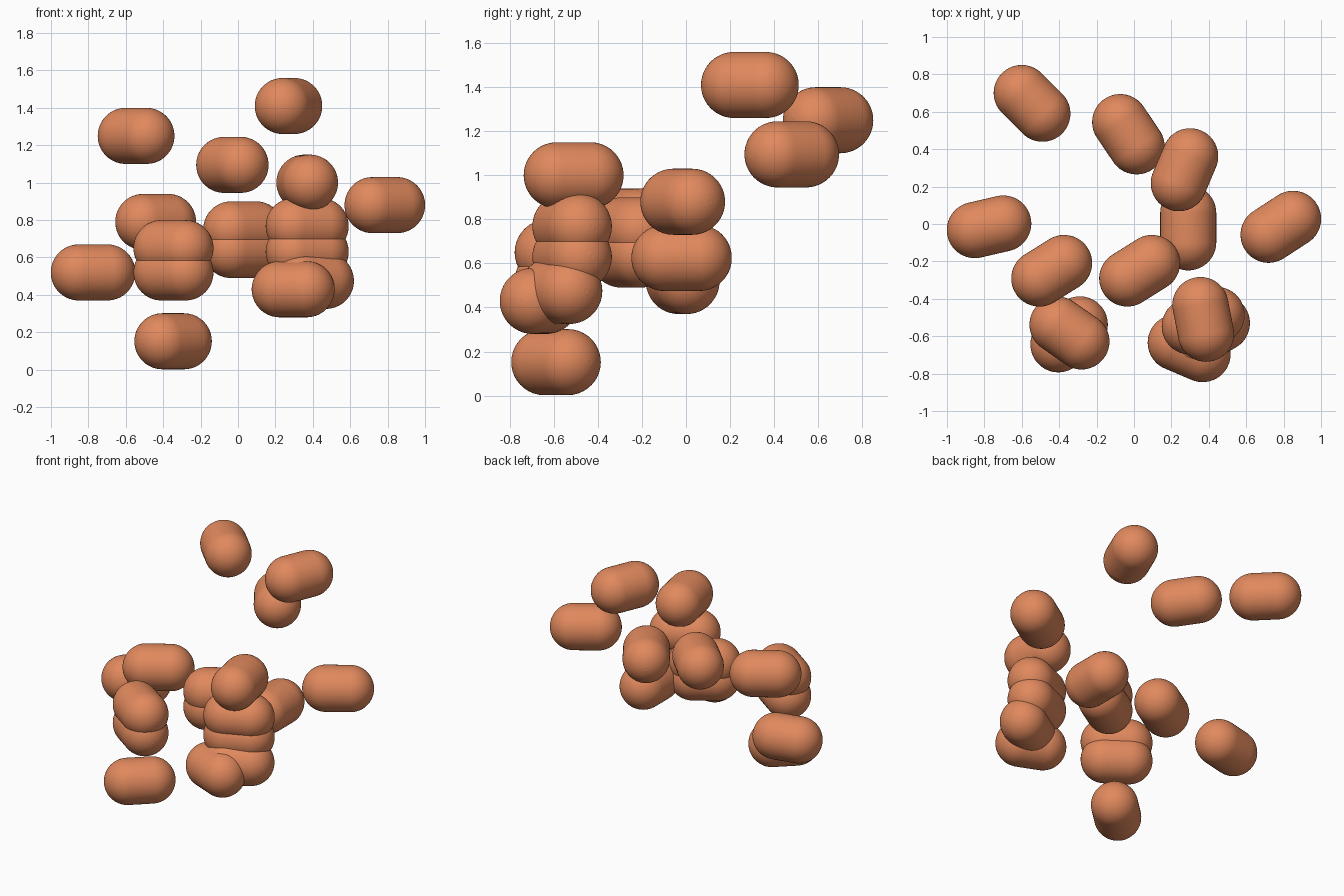
import bpy, bmesh, math
from mathutils import Matrix

if "Cube" in bpy.data.objects:
    bpy.data.objects.remove(bpy.data.objects["Cube"])

R = 0.15        # capsule radius
HALF = 0.078    # half length of the straight section
SIDES, RINGS = 48, 14

mat = bpy.data.materials.new("terracotta")
mat.diffuse_color = (0.75, 0.25, 0.11, 1)
mat.use_nodes = True
mat.node_tree.nodes["Principled BSDF"].inputs["Base Color"].default_value = mat.diffuse_color


def capsule_mesh():
    # half-circle ends with a tiny flat tip, lathed around the x axis
    start = math.radians(5)
    angles = [start + (math.pi / 2 - start) * i / RINGS for i in range(RINGS + 1)]
    prof = [(HALF + R * math.cos(a), R * math.sin(a)) for a in angles]
    prof += [(-x, r) for x, r in reversed(prof)]
    bm = bmesh.new()
    rings = []
    for x, r in prof:
        rings.append([bm.verts.new((x, r * math.cos(2 * math.pi * k / SIDES),
                                    r * math.sin(2 * math.pi * k / SIDES)))
                      for k in range(SIDES)])
    for a, b in zip(rings, rings[1:]):
        for k in range(SIDES):
            j = (k + 1) % SIDES
            bm.faces.new((a[k], a[j], b[j], b[k])).smooth = True
    bm.faces.new(rings[0])
    bm.faces.new(rings[-1])
    bmesh.ops.recalc_face_normals(bm, faces=bm.faces)
    me = bpy.data.meshes.new("capsule")
    bm.to_mesh(me)
    bm.free()
    me.materials.append(mat)
    return me


mesh = capsule_mesh()

# centre x, y, heading in degrees, heights of the capsules stacked there
groups = {
    "back_left_capsule": (-0.545, 0.645, 135, [1.25]),
    "back_middle_capsule": (-0.03, 0.48, 124, [1.095]),
    "back_top_capsule": (0.27, 0.29, 67, [1.41]),
    "front_upper_capsule": (0.37, -0.51, 101, [1.0]),
    "far_right_capsule": (0.785, -0.015, 33, [0.88]),
    "far_left_capsule": (-0.775, -0.015, 13, [0.52]),
    "left_upper_capsule": (-0.44, -0.25, 32, [0.79]),
    "middle_stack": (0.03, -0.25, 32, [0.75, 0.64]),
    "right_inner_capsule": (0.29, -0.02, 90, [0.625]),
    "front_right_stack": (0.37, -0.517, 23, [0.768, 0.63]),
    "front_right_lower_capsule": (0.403, -0.57, 31, [0.475]),
    "front_right_low_capsule": (0.295, -0.665, -23, [0.43]),
    "front_left_stack": (-0.345, -0.583, -35, [0.65, 0.52]),
    "ground_capsule": (-0.347, -0.59, 43, [0.152]),
}
for name, (x, y, deg, heights) in groups.items():
    for z in heights:
        ob = bpy.data.objects.new(name, mesh)
        ob.matrix_world = (Matrix.Translation((x, y, z))
                           @ Matrix.Rotation(math.radians(deg), 4, 'Z'))
        bpy.context.collection.objects.link(ob)
